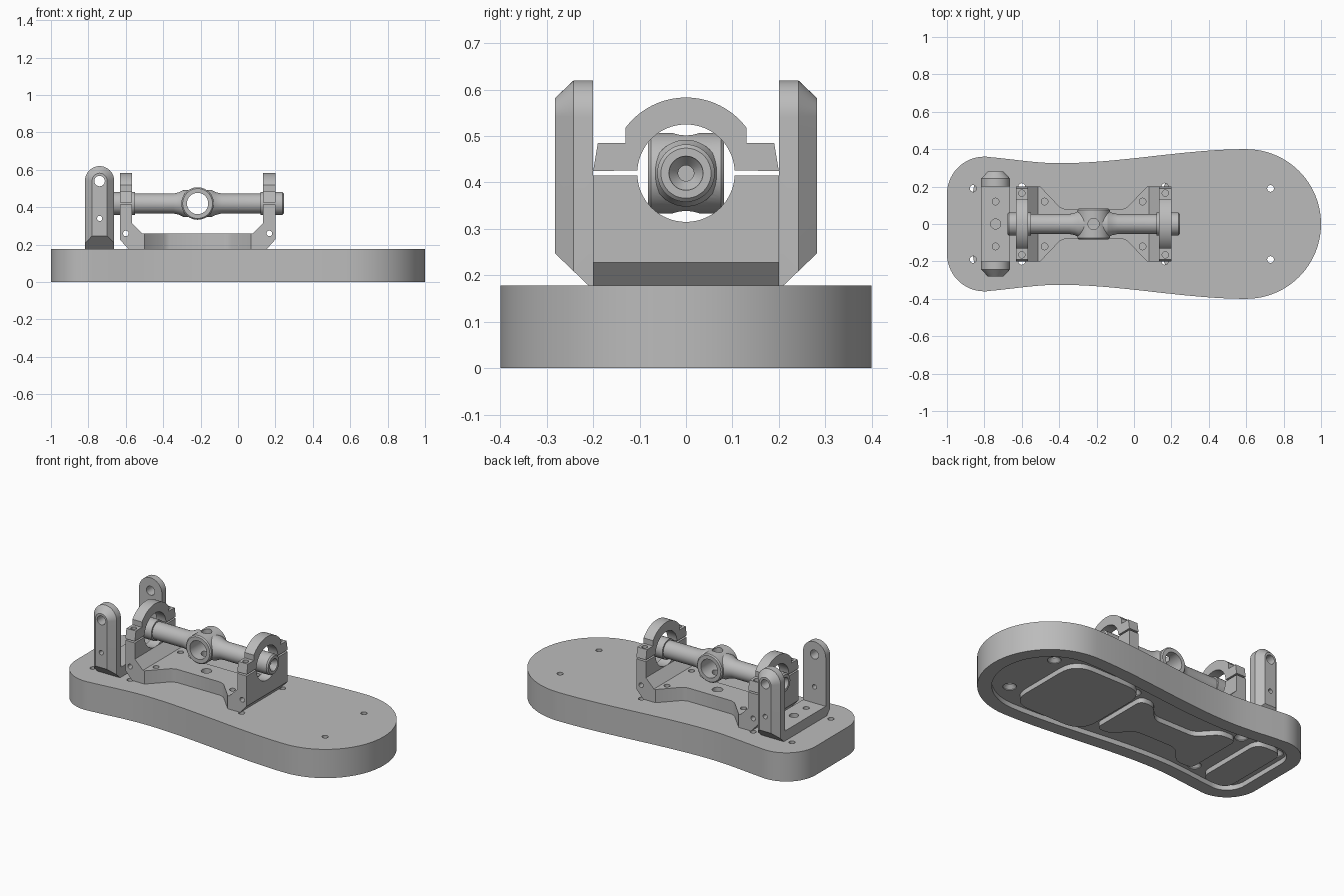
import bpy, bmesh, math
from mathutils import Vector

if "Cube" in bpy.data.objects:
    bpy.data.objects.remove(bpy.data.objects["Cube"])

grey = bpy.data.materials.new("plain grey")
grey.diffuse_color = (0.5, 0.5, 0.5, 1)
grey.use_nodes = True
grey.node_tree.nodes["Principled BSDF"].inputs["Base Color"].default_value = grey.diffuse_color
AXES = {"x": lambda u, v, w: (w, u, v), "y": lambda u, v, w: (u, w, v), "z": lambda u, v, w: (u, v, w)}
BASE_TOP, SHAFT_Z, MID_X = 0.178, 0.42, -0.216


def loft(name, rings, axis="z"):
    """Solid through rings given as (points, level) along an axis."""
    bm = bmesh.new()
    loops = [[bm.verts.new(AXES[axis](u, v, w)) for u, v in pts] for pts, w in rings]
    n = len(loops[0])
    for a, b in zip(loops, loops[1:]):
        for i in range(n):
            bm.faces.new((a[i], a[(i + 1) % n], b[(i + 1) % n], b[i]))
    bm.faces.new(loops[0])
    bm.faces.new(loops[-1])
    bmesh.ops.recalc_face_normals(bm, faces=bm.faces)
    mesh = bpy.data.meshes.new(name)
    bm.to_mesh(mesh)
    bm.free()
    mesh.materials.append(grey)
    obj = bpy.data.objects.new(name, mesh)
    bpy.context.collection.objects.link(obj)
    return obj


def prism(name, pts, lo, hi, axis="z"):
    return loft(name, [(pts, lo), (pts, hi)], axis)


def arc(cx, cy, r, a0, a1, n=12):
    angles = [math.radians(a0 + (a1 - a0) * i / n) for i in range(n + 1)]
    return [(cx + r * math.cos(a), cy + r * math.sin(a)) for a in angles]


def turned(name, cu, cv, profile, axis, n=32):
    """Turned part: profile holds (level, radius)."""
    return loft(name, [(arc(cu, cv, r, 0, 360 - 360 / n, n - 1), w) for w, r in profile], axis)


def hole(cu, cv, r, lo, hi, axis="z"):
    return turned("cutter", cu, cv, [(lo, r), (hi, r)], axis, 24)


def boolean(obj, tools, mode="DIFFERENCE"):
    bpy.context.view_layer.objects.active = obj
    for tool in tools:
        tool.hide_render = True
        mod = obj.modifiers.new("cut", "BOOLEAN")
        mod.operation, mod.solver, mod.object = mode, "EXACT", tool
        bpy.ops.object.modifier_apply(modifier=mod.name)
        bpy.data.objects.remove(tool)


def rounded(corners, r):
    """Closed outline with every corner rounded by a quadratic curve."""
    out, n = [], len(corners)
    for i in range(n):
        p, a, b = (Vector(corners[k % n]) for k in (i, i - 1, i + 1))
        s, e = p + (a - p).normalized() * r, p + (b - p).normalized() * r
        out += [tuple(s * (1 - t) ** 2 + p * 2 * t * (1 - t) + e * t * t) for t in [k / 8 for k in range(9)]]
    return out


def both_sides(half):
    """Mirror a half outline (v > 0) across v = 0."""
    return half + [(u, -v) for u, v in reversed(half) if abs(v) > 1e-5]


# Base plate outline: round toe, gentle waist, rounded heel
def sole(inset=0.0):
    half = arc(0.6, 0, 0.4, 0, 90, 24)
    for i in range(1, 24):
        t = i / 24
        half.append((0.6 - t, 0.4 - 0.075 * t * t * (3 - 2 * t)))
    for i in range(0, 10):
        t = i / 10
        half.append((-0.4 - 0.365 * t, 0.325 + 0.032 * t * t * (2 - t)))
    half += arc(-0.8, 0.16, 0.2, 80, 180, 16)
    pts = both_sides(half)
    out = []
    for i, p in enumerate(pts):
        a, b = Vector(pts[i - 1]), Vector(pts[(i + 1) % len(pts)])
        d = (b - a).normalized()
        out.append((p[0] - d.y * inset, p[1] + d.x * inset))
    return out


base = prism("base_plate", sole(), 0, BASE_TOP)
boolean(base, [prism("cutter", sole(0.08), -0.1, 0.03)])
# Countersunk screw holes
screws = [(x, s * y) for x, y in ((0.73, 0.19), (-0.86, 0.19), (0.165, 0.2), (-0.6, 0.2)) for s in (-1, 1)]
boolean(base, [turned("cutter", x, y, [(0.02, 0.038), (0.035, 0.038), (0.055, 0.018), (0.3, 0.018)], "z", 24)
               for x, y in screws])

# Raised pads on the underside
prism("toe_pad", rounded([(0.65, -0.27), (0.65, 0.27), (0.15, 0.27), (0.15, -0.27)], 0.13), 0, 0.04)
waist = [(0.11, 0.19), (0.02, 0.19), (-0.08, 0.08), (-0.36, 0.08), (-0.46, 0.19), (-0.57, 0.19)]
prism("waist_pad", rounded(both_sides(waist), 0.04), 0, 0.04)
prism("heel_pad", rounded([(-0.68, -0.24), (-0.68, 0.24), (-0.86, 0.24), (-0.86, -0.24)], 0.07), 0, 0.04)

# Cradle: side profile, then waist cut-outs, bores and screw holes
right = [(0.371, BASE_TOP), (0.416, 0.228), (0.416, 0.415), (0.351, 0.415), (0.351, 0.315), (0.296, 0.26)]
profile = [(MID_X + u, z) for u, z in right] + [(MID_X - u, z) for u, z in reversed(right)]
cradle = prism("shaft_cradle", profile, -0.2, 0.2, "y")
tools = []
for s in (-1, 1):
    notch = [(MID_X - 0.285, 0.3), (MID_X - 0.285, 0.2), (MID_X - 0.18, 0.09), (MID_X - 0.15, 0.078),
             (MID_X + 0.15, 0.078), (MID_X + 0.18, 0.09), (MID_X + 0.285, 0.2), (MID_X + 0.285, 0.3)]
    tools.append(prism("cutter", [(u, s * v) for u, v in notch], 0.1, 0.41))
    tools += [hole(MID_X + k * 0.262, s * 0.12, 0.018, 0.1, 0.4) for k in (-1, 1)]
tools.append(turned("cutter", 0, SHAFT_Z, [(-0.8, 0.105), (0.4, 0.105)], "x", 64))
tools.append(hole(MID_X, 0, 0.03, 0.1, 0.3))
tools += [hole(MID_X + k * 0.384, 0.26, 0.015, -0.3, 0.3, "y") for k in (-1, 1)]
boolean(cradle, tools)

# Bearing caps: arched clamps with bolt flanges
crown = arc(0, SHAFT_Z, 0.163, 37, 90, 16)
half = [(0.2, 0.425), (0.19, 0.485), (0.13, 0.485)] + crown
outer = half + [(-y, z) for y, z in reversed(half[:-1])]
inner = arc(0, SHAFT_Z, 0.105, 177, 3, 40)
for side, k in (("left", -1), ("right", 1)):
    x = MID_X + k * 0.3835
    cap = prism(side + "_bearing_cap", outer + inner, x - 0.0325, x + 0.0325, "x")
    boolean(cap, [hole(x, s * 0.165, 0.017, 0.45, 0.6) for s in (-1, 1)])

# Shaft with end collars and a flared middle
steps = [(0.461, 0.054), (0.453, 0.062), (0.335, 0.062), (0.335, 0.053), (0.13, 0.053), (0.1, 0.06), (0.075, 0.072)]
steps = [(MID_X - u, r) for u, r in steps] + [(MID_X + u, r) for u, r in reversed(steps)]
shaft = turned("cross_shaft", 0, SHAFT_Z, steps, "x", 48)
hub = turned("hub", MID_X, SHAFT_Z, [(-0.082, 0.08), (-0.075, 0.087), (0.075, 0.087), (0.082, 0.08)], "y", 48)
boolean(shaft, [hub], "UNION")
tools = [turned("cutter", MID_X, SHAFT_Z, [(-0.2, 0.057), (0.2, 0.057)], "y", 48),
         hole(MID_X, 0, 0.03, 0.3, 0.6)]
for k in (-1, 1):
    dish = [(0.47, 0.038), (0.455, 0.036), (0.43, 0.017), (0.38, 0.017)]
    tools.append(turned("cutter", 0, SHAFT_Z, [(MID_X + k * u, r) for u, r in dish], "x"))
boolean(shaft, tools)

# Heel yoke: floor between two arched, chamfered posts
YX = -0.74
yoke = prism("heel_yoke", [(YX - 0.078, -0.21), (YX + 0.078, -0.21), (YX + 0.078, 0.21), (YX - 0.078, 0.21)],
             BASE_TOP, 0.24)


def arch(r):
    return [(YX + r, BASE_TOP)] + arc(YX, 0.542, r, 0, 180, 24) + [(YX - r, BASE_TOP)]


for s in (-1, 1):
    post = loft("post", [(arch(0.078), s * 0.2), (arch(0.078), s * 0.242), (arch(0.04), s * 0.282)], "y")
    # sloped underside of the post
    wedge = [(s * 0.2, 0.1), (s * 0.21, BASE_TOP), (s * 0.282, 0.247), (s * 0.35, 0.312), (s * 0.35, 0.1)]
    boolean(post, [prism("cutter", wedge, -0.9, -0.6, "x")])
    boolean(yoke, [post], "UNION")
boolean(yoke, [hole(YX, 0.54, 0.028, -0.4, 0.4, "y"), hole(YX, 0.34, 0.014, -0.4, 0.4, "y"),
               hole(YX, 0, 0.027, 0.1, 0.3), hole(YX, 0.12, 0.018, 0.1, 0.3), hole(YX, -0.12, 0.018, 0.1, 0.3)])

# Smooth the curved walls, keep edges sharp
bpy.ops.object.select_all(action="DESELECT")
for obj in bpy.context.scene.objects:
    obj.select_set(True)
bpy.context.view_layer.objects.active = base
bpy.ops.object.shade_smooth_by_angle(angle=math.radians(25))
